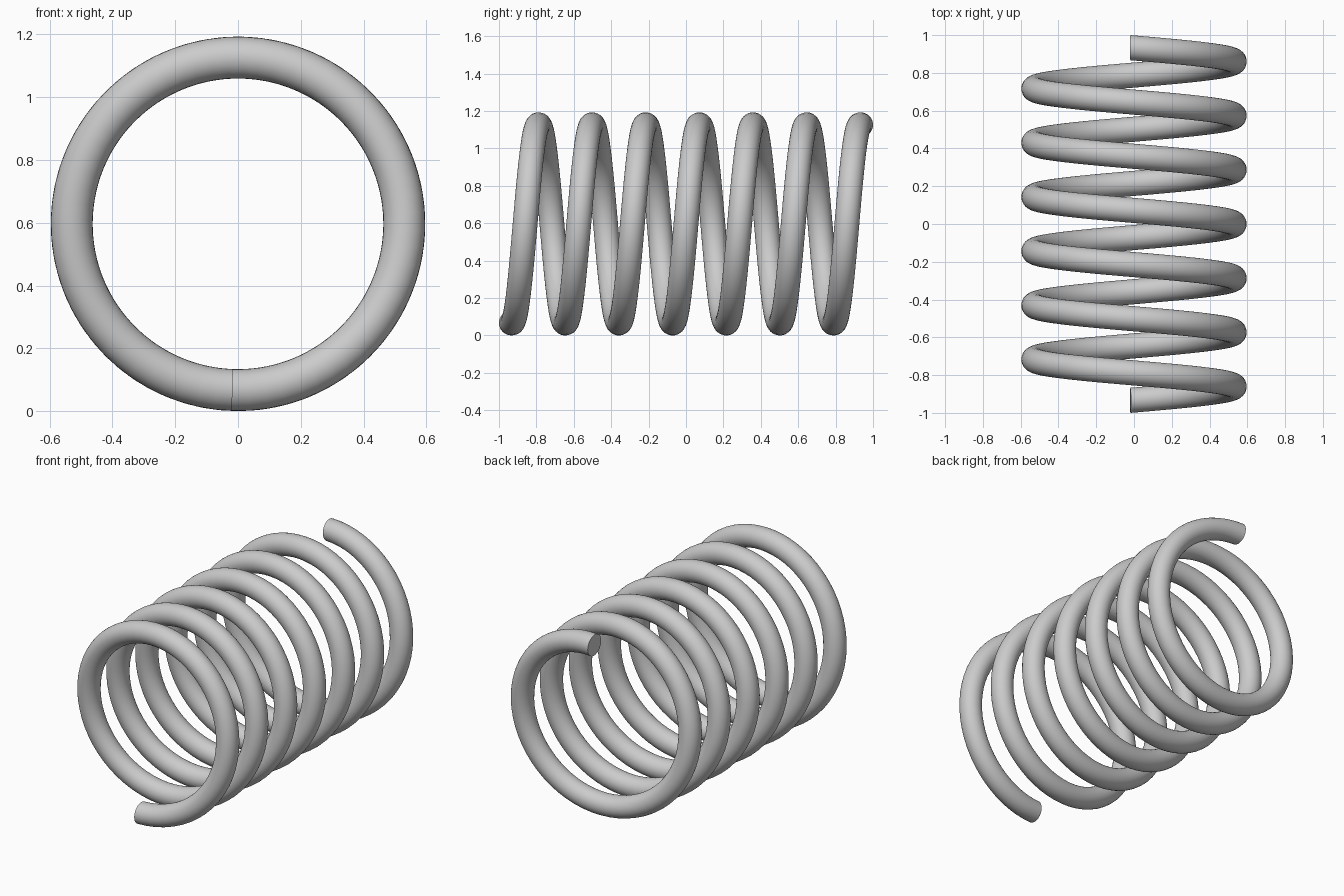
import bpy
import bmesh
from math import pi, radians
from mathutils import Matrix, Vector

cube = bpy.data.objects.get("Cube")
if cube:
    bpy.data.objects.remove(cube, do_unlink=True)

COIL_RADIUS = 0.53
WIRE_RADIUS = 0.0665
OVERRUN = 0.036                      # extra angle past vertical at each end
SWEEP = 13 * pi + 2 * OVERRUN        # six and a half turns
TRAVEL = 2 - 2 * WIRE_RADIUS
STEPS = 416

# Steel colour
steel = bpy.data.materials.new("light_grey_steel")
steel.use_nodes = True
grey = (0.6, 0.6, 0.6, 1)
steel.diffuse_color = grey
steel.node_tree.nodes["Principled BSDF"].inputs["Base Color"].default_value = grey

# Wire section: a circle in the plane of the coil axis, at the bottom front
bm = bmesh.new()
centre = Vector((0, 0, COIL_RADIUS + WIRE_RADIUS))
section = Matrix.Translation((0, -TRAVEL / 2, -COIL_RADIUS)) @ Matrix.Rotation(pi / 2, 4, 'Y')
place = Matrix.Translation(centre) @ Matrix.Rotation(OVERRUN, 4, 'Y') @ section
bmesh.ops.create_circle(bm, segments=32, radius=WIRE_RADIUS, matrix=place)

# Sweep the section round the axis while it advances to the back
bmesh.ops.spin(bm, geom=bm.verts[:] + bm.edges[:], cent=centre, axis=(0, -1, 0),
               dvec=(0, TRAVEL / STEPS, 0), angle=SWEEP, steps=STEPS)

# Flat cut ends
bmesh.ops.holes_fill(bm, edges=[e for e in bm.edges if e.is_boundary], sides=0)
bmesh.ops.recalc_face_normals(bm, faces=bm.faces[:])

mesh = bpy.data.meshes.new("coil_spring")
bm.to_mesh(mesh)
bm.free()
mesh.materials.append(steel)
spring = bpy.data.objects.new("coil_spring", mesh)
bpy.context.collection.objects.link(spring)

bpy.context.view_layer.objects.active = spring
spring.select_set(True)
bpy.ops.object.shade_smooth_by_angle(angle=radians(40))
